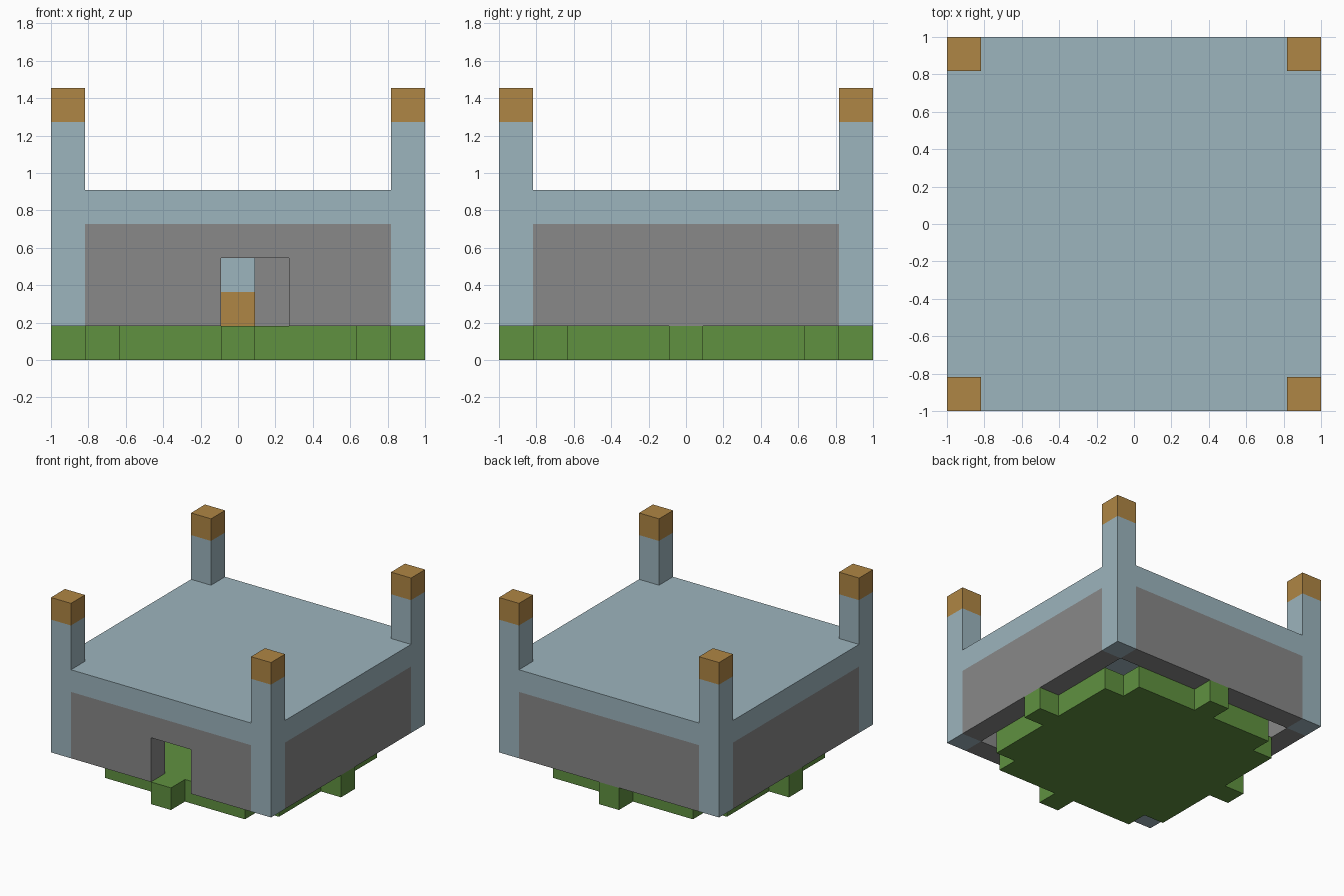
import bpy, bmesh
from math import pi
from mathutils import Matrix, Vector

cube = bpy.data.objects.get("Cube")
if cube:
    bpy.data.objects.remove(cube)

U = 2 / 11  # one block


def material(name, rgb):
    m = bpy.data.materials.new(name)
    m.use_nodes = True
    color = (*rgb, 1)
    m.diffuse_color = color
    m.node_tree.nodes["Principled BSDF"].inputs["Base Color"].default_value = color
    return m


BLUE = material("pale_blue", (0.335, 0.458, 0.51))
GREY = material("stone_grey", (0.246, 0.246, 0.246))
GREEN = material("grass_green", (0.117, 0.283, 0.051))
ORANGE = material("ochre", (0.43, 0.238, 0.058))


def prism(name, outline, low, high, mat, frame=Matrix()):
    """Extrude a flat outline, in blocks, from low to high, then place it by frame."""
    bm = bmesh.new()
    face = bm.faces.new([bm.verts.new((x, y, low)) for x, y in outline])
    ext = bmesh.ops.extrude_face_region(bm, geom=[face], use_keep_orig=True)
    top = [v for v in ext["geom"] if isinstance(v, bmesh.types.BMVert)]
    bmesh.ops.translate(bm, verts=top, vec=(0, 0, high - low))
    bmesh.ops.transform(bm, matrix=Matrix.Scale(U, 4) @ frame, verts=bm.verts)
    bmesh.ops.recalc_face_normals(bm, faces=bm.faces)
    mesh = bpy.data.meshes.new(name)
    bm.to_mesh(mesh)
    bm.free()
    mesh.materials.append(mat)
    obj = bpy.data.objects.new(name, mesh)
    bpy.context.collection.objects.link(obj)
    return obj


def rect(x0, x1, y0, y1):
    return [(x0, y0), (x1, y0), (x1, y1), (x0, y1)]


def four_fold(quarter):
    """Repeat a quarter outline around the centre."""
    points = []
    for _ in range(4):
        points += quarter
        quarter = [(-y, x) for x, y in quarter]
    return points


# Grass floor with notched corners and a doorstep on each side
prism("grass_floor", four_fold([(5.5, .5), (4.5, .5), (4.5, 3.5), (3.5, 3.5),
                                (3.5, 4.5), (.5, 4.5), (.5, 5.5)]), 0, 1, GREEN)

# Roof slab fitted between the pillars
prism("roof", four_fold([(5.5, 4.5), (4.5, 4.5), (4.5, 5.5)]), 4, 5, BLUE)

# Corner pillars with ochre caps
for side, sx in (("left", 1), ("right", -1)):
    for end, sy in (("front", -1), ("back", 1)):
        x, y = 5 * sx, 5 * sy
        square = rect(x - .5, x + .5, y - .5, y + .5)
        prism(f"{end}_{side}_pillar", square, 1, 7, BLUE)
        prism(f"{end}_{side}_pillar_cap", square, 7, 8, ORANGE)

# Walls, drawn upright and turned to each side; the front one has a doorway
upright = Matrix.Rotation(pi / 2, 4, "X")
plain = rect(-4.5, 4.5, 1, 4)
doorway = [(-4.5, 1), (-.5, 1), (-.5, 3), (1.5, 3), (1.5, 1), (4.5, 1), (4.5, 4), (-4.5, 4)]
for i, side in enumerate(("front", "left", "back", "right")):
    turn = Matrix.Rotation(i * pi / 2, 4, "Z")
    prism(f"{side}_wall", plain if i else doorway, 4.5, 5.5, GREY, turn @ upright)

# Post standing inside
prism("inner_post_base", rect(-.5, .5, -.5, .5), 1, 2, ORANGE)
prism("inner_post_top", rect(-.5, .5, -.5, .5), 2, 3, BLUE)
